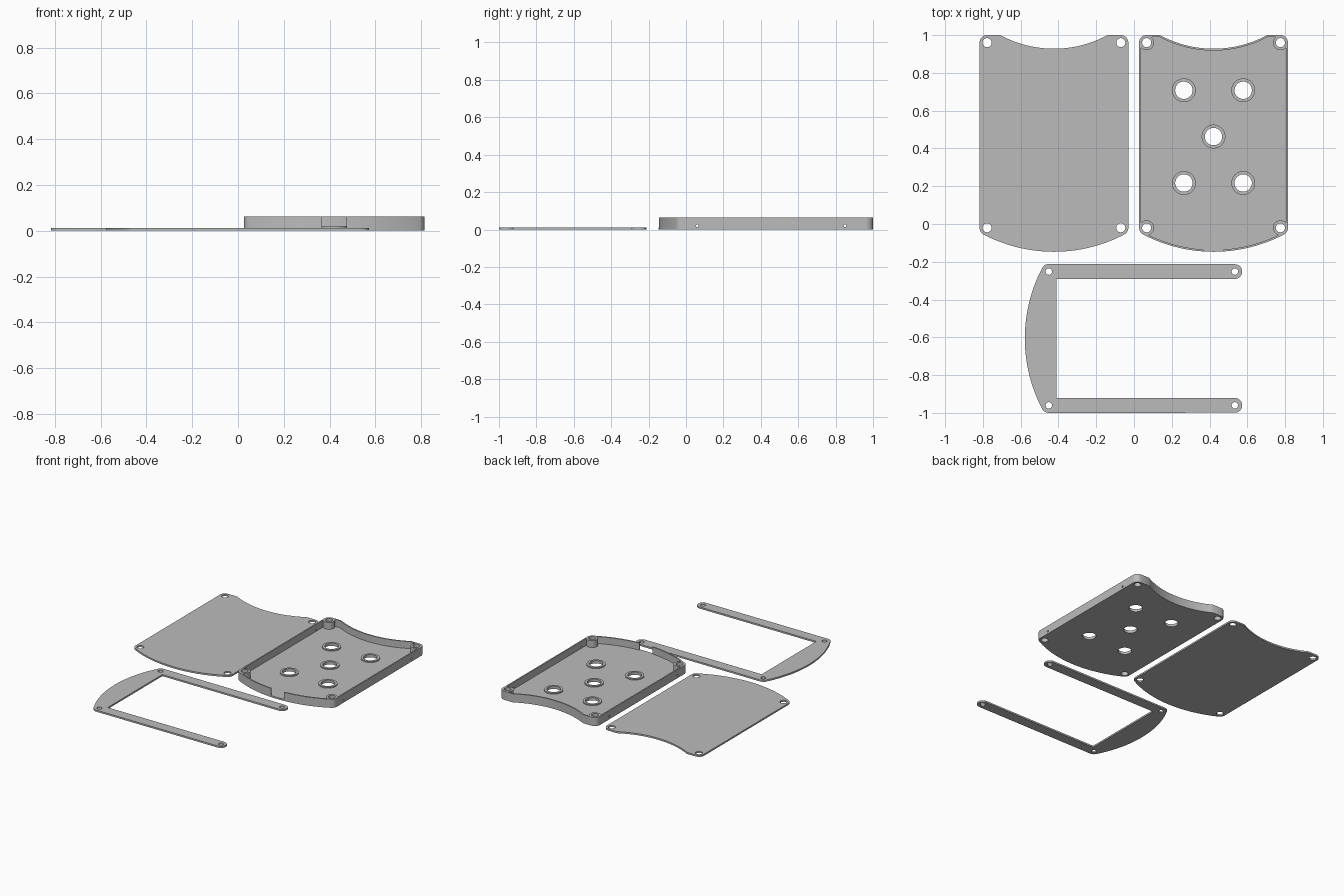
import bpy, bmesh, math
from mathutils import Matrix

if "Cube" in bpy.data.objects:
    bpy.data.objects.remove(bpy.data.objects["Cube"])

T = 0.012          # sheet thickness
H = 0.063          # tray height
WALL = 0.01        # tray wall thickness
HX, HT, HB = 0.354, 0.96, -0.02   # screw positions: half spacing, top y, bottom y
R_CORNER, R_TOP, R_BOT = 0.04, 0.595, 0.804
BOT_Y, TOP_ARC_Y = -0.147, 0.928

grey = bpy.data.materials.new("light_grey")
grey.diffuse_color = (0.5, 0.5, 0.5, 1)
grey.use_nodes = True
grey.node_tree.nodes["Principled BSDF"].inputs["Base Color"].default_value = grey.diffuse_color


def arc(cx, cy, r, a0, a1, n):
    return [(cx + r * math.cos(math.radians(a0 + (a1 - a0) * i / n)),
             cy + r * math.sin(math.radians(a0 + (a1 - a0) * i / n))) for i in range(n + 1)]


def circle(cx, cy, r, n=40):
    return arc(cx, cy, r, 0, 360, n)[:-1]


def bottom_curve(d=0.0):
    """Bulging end with two tangent rounded corners, left to right."""
    cy = BOT_Y + R_BOT
    ang = math.degrees(math.atan2(HB - cy, HX))
    left = arc(-HX, HB, R_CORNER - d, 180, 180 - ang, 10)
    mid = arc(0, cy, R_BOT - d, -180 - ang, ang, 40)[1:-1]
    right = arc(HX, HB, R_CORNER - d, ang, 0, 10)
    return left + mid + right


def outline(d=0.0):
    """Panel outline: bulging bottom, scooped top, inset by d."""
    cy = TOP_ARC_Y + R_TOP
    r = R_TOP + d
    a = math.degrees(math.asin((cy - (HT + R_CORNER - d)) / r))
    return (bottom_curve(d) + arc(HX, HT, R_CORNER - d, 0, 90, 10)
            + arc(0, cy, r, -a, -180 + a, 36)
            + arc(-HX, HT, R_CORNER - d, 90, 180, 10))


def shift(pts, dx, dy=0.0):
    return [(x + dx, y + dy) for x, y in pts]


def finish(name, mesh):
    ob = bpy.data.objects.new(name, mesh)
    bpy.context.collection.objects.link(ob)
    mesh.materials.clear()
    mesh.materials.append(grey)
    bpy.ops.object.select_all(action='DESELECT')
    ob.select_set(True)
    bpy.context.view_layer.objects.active = ob
    bpy.ops.object.shade_smooth_by_angle(angle=math.radians(30))
    return ob


def sheet(name, loops, z0, z1):
    """Filled flat profile (first loop outside, rest holes) extruded z0..z1."""
    cu = bpy.data.curves.new(name, 'CURVE')
    cu.dimensions, cu.fill_mode, cu.extrude = '2D', 'BOTH', (z1 - z0) / 2
    for pts in loops:
        sp = cu.splines.new('POLY')
        sp.points.add(len(pts) - 1)
        for p, (x, y) in zip(sp.points, pts):
            p.co = (x, y, 0, 1)
        sp.use_cyclic_u = True
    tmp = bpy.data.objects.new(name + "_profile", cu)
    bpy.context.collection.objects.link(tmp)
    dg = bpy.context.evaluated_depsgraph_get()
    mesh = bpy.data.meshes.new_from_object(tmp.evaluated_get(dg))
    bpy.data.objects.remove(tmp)
    bm = bmesh.new()
    bm.from_mesh(mesh)
    bmesh.ops.remove_doubles(bm, verts=bm.verts, dist=1e-5)
    bmesh.ops.recalc_face_normals(bm, faces=bm.faces)
    bmesh.ops.translate(bm, verts=bm.verts, vec=(0, 0, (z0 + z1) / 2))
    bm.to_mesh(mesh)
    bm.free()
    return finish(name, mesh)


def cut(target, name, bm):
    """Subtract a bmesh from the target and drop the cutter."""
    me = bpy.data.meshes.new(name)
    bm.to_mesh(me)
    bm.free()
    cutter = bpy.data.objects.new(name, me)
    cutter.hide_render = True
    bpy.context.collection.objects.link(cutter)
    mod = target.modifiers.new(name, 'BOOLEAN')
    mod.operation, mod.solver, mod.object = 'DIFFERENCE', 'EXACT', cutter
    bpy.context.view_layer.objects.active = target
    bpy.ops.object.modifier_apply(modifier=name)
    bpy.data.objects.remove(cutter)


screws = [(sx * HX, y) for sx in (-1, 1) for y in (HT, HB)]
screw_holes = [circle(x, y, 0.024) for x, y in screws]

# Flat cover plate
PX = -0.424
sheet("cover_plate", [shift(p, PX) for p in [outline()] + screw_holes], 0, T)

# Tray: floor with five large openings, thin wall around it
TX = 0.421
ports = [(sx * 0.157, y) for sx in (-1, 1) for y in (0.708, 0.217)] + [(0, 0.463)]
floor_loops = [outline(WALL)] + screw_holes + [circle(x, y, 0.046) for x, y in ports]
sheet("tray_floor", [shift(p, TX) for p in floor_loops], 0, T)
wall = sheet("tray_wall", [shift(outline(), TX), shift(outline(WALL), TX)], 0, H)

# Cable notch in the front wall
bm = bmesh.new()
bmesh.ops.create_cube(bm, size=1, matrix=Matrix.Translation((TX, BOT_Y, T + 0.05))
                      @ Matrix.Diagonal((0.106, 0.08, 0.1, 1)))
cut(wall, "notch_cutter", bm)

# Pin holes through both side walls
bm = bmesh.new()
for y in (0.06, 0.85):
    bmesh.ops.create_cone(bm, cap_ends=True, segments=16, radius1=0.007, radius2=0.007, depth=1,
                          matrix=Matrix.Translation((TX, y, 0.02)) @ Matrix.Rotation(math.pi / 2, 4, 'Y'))
cut(wall, "pin_cutter", bm)

# Screw bosses in the tray corners
for i, (x, y) in enumerate(screws):
    sheet(f"screw_boss_{i + 1}", [circle(x + TX, y, 0.0395), circle(x + TX, y, 0.024)], T, H)

# Raised rims around the floor openings
for i, (x, y) in enumerate(ports):
    sheet(f"port_rim_{i + 1}", [circle(x + TX, y, 0.063), circle(x + TX, y, 0.046)], T, 0.02)

# U-shaped spacer: the bulging end turned to face left, with two long arms
FY, FX, END = -0.606, -0.451, 0.534
INNER = 0.316
bulge = [(FX + (y - HB), FY - x) for x, y in bottom_curve()]   # back arm to front arm
front_end = arc(END, FY - HX, 0.039, -90, 90, 16)
back_end = arc(END, FY + HX, 0.039, -90, 90, 16)
frame = (bulge[10:-10] + front_end + [(-0.411, FY - INNER), (-0.411, FY + INNER)] + back_end)
# complete the rounded shoulders beside the two hinge holes
frame = [(FX, FY + HX + R_CORNER)] + bulge + [(FX, FY - HX - R_CORNER)] + frame[len(bulge[10:-10]):]
seen = []
for p in frame:
    if not seen or math.dist(p, seen[-1]) > 1e-4:
        seen.append(p)
if math.dist(seen[0], seen[-1]) < 1e-4:
    seen.pop()
frame_holes = [circle(x, FY + s * HX, 0.017, 28) for x in (FX, END) for s in (-1, 1)]
sheet("spacer_frame", [seen] + frame_holes, 0, T)
